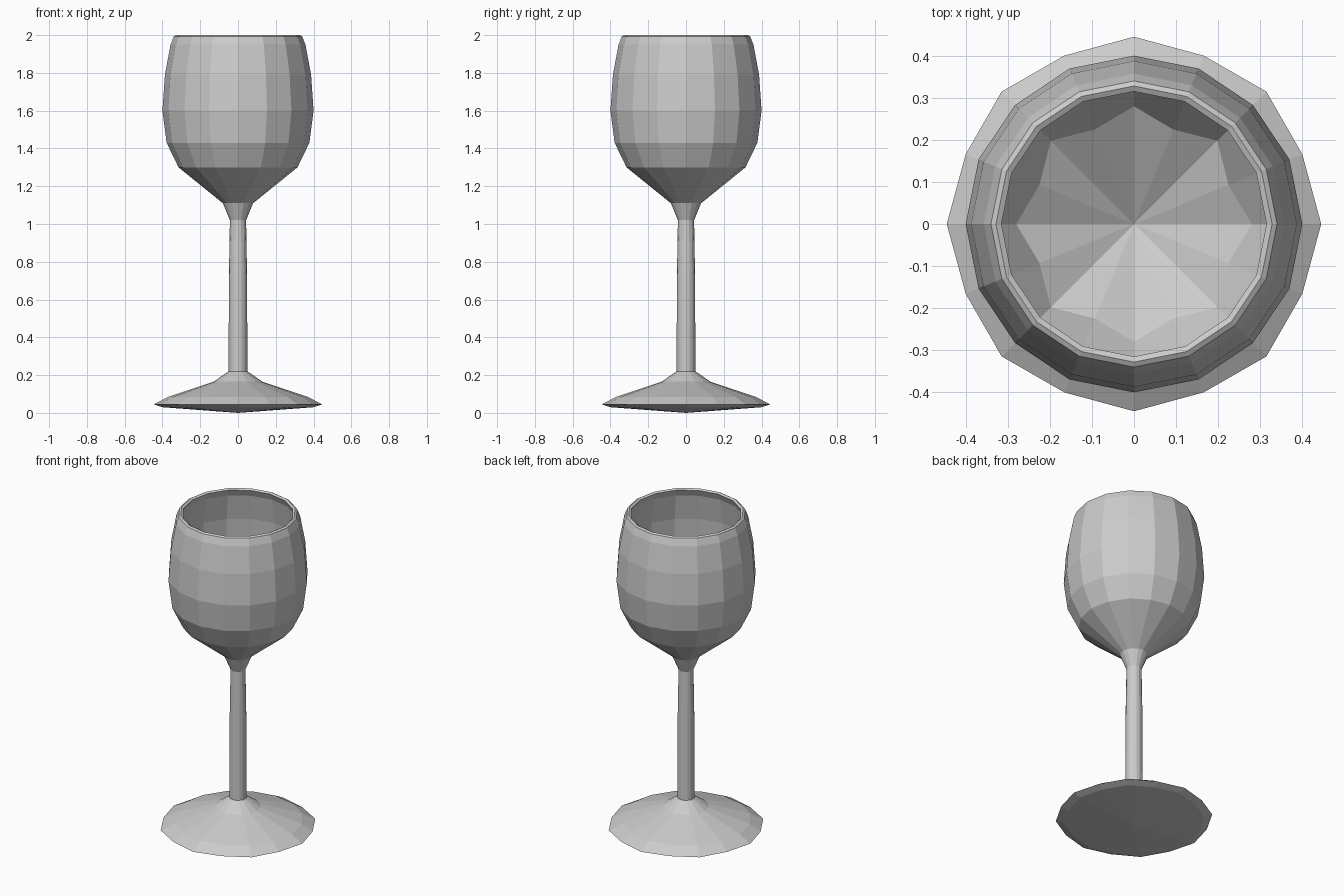
import bpy, bmesh
from math import cos, sin, pi

if "Cube" in bpy.data.objects:
    bpy.data.objects.remove(bpy.data.objects["Cube"])

SIDES = 16

# Profile rings: (radius at even corners, radius at odd corners, height)
foot = [(0.40, 0.39, 0.03), (0.445, 0.433, 0.045), (0.37, 0.37, 0.085),
        (0.13, 0.13, 0.165), (0.057, 0.057, 0.215)]
stem = [(0.05, 0.05, 0.22), (0.048, 0.048, 0.72), (0.043, 0.043, 1.02)]
bowl_outside = [(0.08, 0.08, 1.11), (0.315, 0.315, 1.30), (0.378, 0.378, 1.43),
                (0.40, 0.40, 1.60), (0.387, 0.387, 1.79), (0.357, 0.357, 1.95)]
rim = [(0.34, 0.34, 1.993), (0.328, 0.328, 2.0), (0.315, 0.315, 1.993)]
bowl_inside = [(0.335, 0.335, 1.95), (0.365, 0.365, 1.79), (0.378, 0.378, 1.60),
               (0.355, 0.355, 1.44), (0.28, 0.243, 1.30)]


def lathe(name, rings, z_start, z_end):
    """Spin rings into a closed flat-shaded surface with a fan at each end."""
    bm = bmesh.new()
    loops = []
    for r_even, r_odd, z in rings:
        loop = []
        for i in range(SIDES):
            a = 2 * pi * i / SIDES
            r = r_odd if i % 2 else r_even
            loop.append(bm.verts.new((r * cos(a), r * sin(a), z)))
        loops.append(loop)
    first = bm.verts.new((0, 0, z_start))
    last = bm.verts.new((0, 0, z_end))
    for i in range(SIDES):
        j = (i + 1) % SIDES
        for lo, hi in zip(loops, loops[1:]):
            bm.faces.new((lo[i], lo[j], hi[j], hi[i]))
        bm.faces.new((first, loops[0][j], loops[0][i]))
        bm.faces.new((last, loops[-1][i], loops[-1][j]))
    bmesh.ops.recalc_face_normals(bm, faces=bm.faces[:])
    mesh = bpy.data.meshes.new(name)
    bm.to_mesh(mesh)
    bm.free()
    obj = bpy.data.objects.new(name, mesh)
    bpy.context.collection.objects.link(obj)
    return obj


# The foot, stem and bowl are one continuous skin
lathe("wine_glass", foot + stem + bowl_outside + rim + bowl_inside, 0.0, 1.14)
